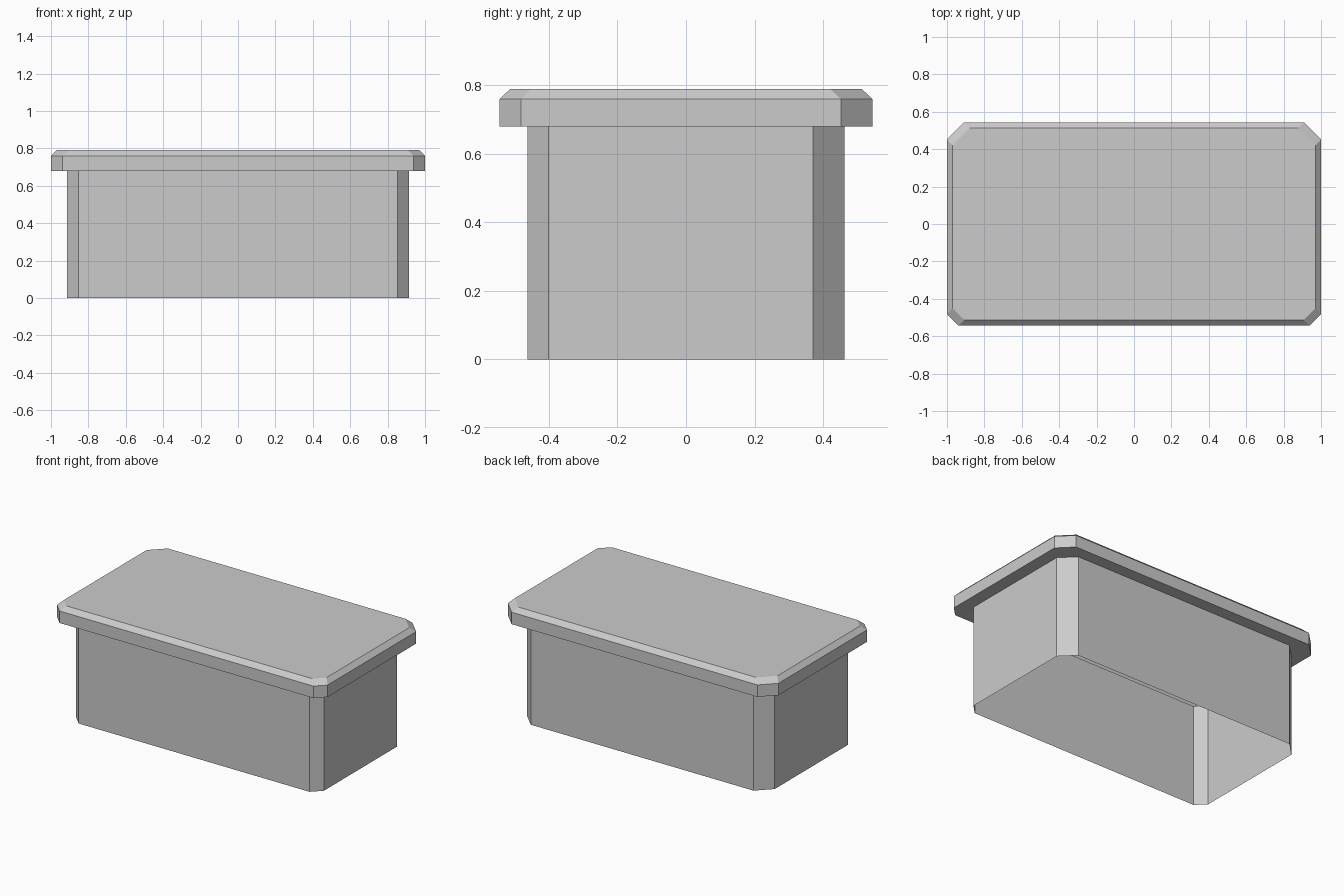
import bpy
import bmesh

cube = bpy.data.objects.get("Cube")
if cube:
    bpy.data.objects.remove(cube, do_unlink=True)

GREY = (0.6, 0.6, 0.6, 1.0)
grey = bpy.data.materials.new("light grey")
grey.use_nodes = True
grey.diffuse_color = GREY
grey.node_tree.nodes["Principled BSDF"].inputs["Base Color"].default_value = GREY

# Corner cuts: small at the front, larger at the back
FRONT_CUT, BACK_CUT = 0.062, 0.092


def outline(x, y, z):
    """Counter-clockwise rectangle with its four corners cut off."""
    right_half = [(x - FRONT_CUT, -y), (x, -y + FRONT_CUT),
                  (x, y - BACK_CUT), (x - BACK_CUT, y)]
    left_half = [(-px, py) for px, py in reversed(right_half)]
    return [(px, py, z) for px, py in right_half + left_half]


def loft(name, sections, cap_top=False):
    """Skin a stack of outlines, optionally closing the last one."""
    bm = bmesh.new()
    rings = [[bm.verts.new(p) for p in outline(*s)] for s in sections]
    for low, high in zip(rings, rings[1:]):
        n = len(low)
        for i in range(n):
            j = (i + 1) % n
            bm.faces.new((low[i], low[j], high[j], high[i]))
    if cap_top:
        bm.faces.new(rings[-1])
    mesh = bpy.data.meshes.new(name)
    bm.to_mesh(mesh)
    bm.free()
    mesh.materials.append(grey)
    obj = bpy.data.objects.new(name, mesh)
    bpy.context.collection.objects.link(obj)
    return obj


BODY = (0.915, 0.463)
LID = (1.0, 0.544)
LID_TOP = (0.97, 0.513)
RIM_Z, EDGE_Z, TOP_Z = 0.68, 0.76, 0.79

# Thin-walled body, open underneath
loft("body", [(*BODY, 0.0), (*BODY, RIM_Z)])

# Overhanging lid: underside ledge, upright edge, bevel and flat top
loft("lid", [(*BODY, RIM_Z), (*LID, RIM_Z), (*LID, EDGE_Z), (*LID_TOP, TOP_Z)],
     cap_top=True)
